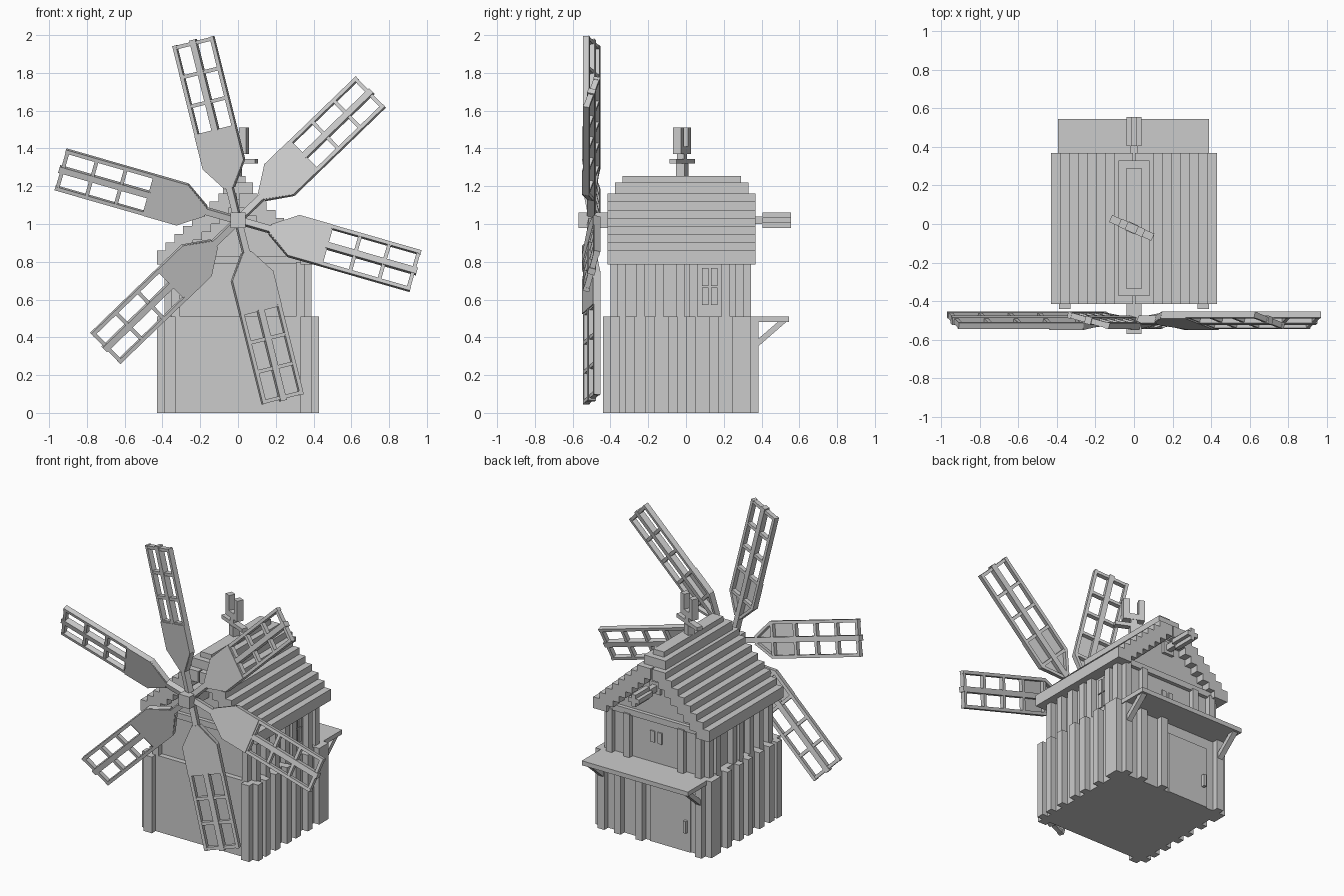
import bpy, bmesh, math
from mathutils import Matrix, Vector

cube = bpy.data.objects.get("Cube")
if cube:
    bpy.data.objects.remove(cube, do_unlink=True)

grey = bpy.data.materials.new("plain grey")
grey.use_nodes = True
grey.diffuse_color = (0.6, 0.6, 0.6, 1)
grey.node_tree.nodes["Principled BSDF"].inputs["Base Color"].default_value = (0.6, 0.6, 0.6, 1)


def finish(name, bm, matrix=None):
    bmesh.ops.recalc_face_normals(bm, faces=bm.faces)
    if matrix:
        bm.transform(matrix)
    mesh = bpy.data.meshes.new(name)
    bm.to_mesh(mesh)
    bm.free()
    mesh.materials.append(grey)
    obj = bpy.data.objects.new(name, mesh)
    bpy.context.collection.objects.link(obj)
    return obj


def add_box(bm, x0, x1, y0, y1, z0, z1):
    size = Matrix.Diagonal((x1 - x0, y1 - y0, z1 - z0, 1))
    place = Matrix.Translation(((x0 + x1) / 2, (y0 + y1) / 2, (z0 + z1) / 2))
    bmesh.ops.create_cube(bm, size=1, matrix=place @ size)


def boxes(name, specs, matrix=None):
    bm = bmesh.new()
    for spec in specs:
        add_box(bm, *spec)
    return finish(name, bm, matrix)


def add_prism(bm, points, depth):
    """Extrude a closed outline of 3D points along a vector."""
    face = bm.faces.new([bm.verts.new(p) for p in points])
    ext = bmesh.ops.extrude_face_region(bm, geom=[face])
    verts = [v for v in ext["geom"] if isinstance(v, bmesh.types.BMVert)]
    bmesh.ops.translate(bm, verts=verts, vec=depth)


def add_bar(bm, a, b, width, y0, y1):
    """Straight bar in the xz plane from a to b."""
    a, b = Vector(a), Vector(b)
    d = (b - a).normalized() * width / 2
    n = Vector((-d.y, d.x))
    add_prism(bm, [(p.x, y0, p.y) for p in (a + n, b + n, b - n, a - n)], (0, y1 - y0, 0))


# Walls
boxes("lower_wall", [(-.39, .39, -.40, .345, 0, .51)])
boxes("upper_wall", [(-.35, .35, -.365, .31, .5, .82)])
bm = bmesh.new()
add_prism(bm, [(-.36, -.365, .8), (.36, -.365, .8), (0, -.365, 1.15)], (0, .675, 0))
finish("gable", bm)
boxes("gable_beams", [(-.36, .36, -.39, -.36, .79, .83), (-.36, .36, .305, .335, .79, .83)])

# Battens on both sides
lower, upper = [], []
for s in (-1, 1):
    for y in (-.375, -.295, -.19, -.07, .025, .15, .27, .32):
        a, b = sorted((s * .38, s * .43))
        lower.append((a, b, y - .025, y + .025, 0, .51))
    for y in (-.34, -.24, -.14, -.03, .04, .21, .285):
        a, b = sorted((s * .34, s * .39))
        upper.append((a, b, y - .022, y + .022, .5, .80))
# Battens on front and back
for x in (-.36, .36):
    lower.append((x - .03, x + .03, -.44, -.39, 0, .51))
for x in (-.36, .08, .24, .36):
    lower.append((x - .025, x + .025, .34, .385, 0, .49))
for x in (-.33, .33):
    upper.append((x - .022, x + .022, -.40, -.36, .5, .80))
for x in (-.33, -.2, .2, .33):
    upper.append((x - .022, x + .022, .30, .345, .5, .80))
boxes("lower_battens", lower)
boxes("upper_battens", upper)

# Stepped roof boards and ridge
roof = []
for k in range(8):
    x, z = .43 - .0465 * k, .86 + .043 * k
    roof += [(x - .1, x, -.415, .368, z - .075, z), (-x, .1 - x, -.415, .368, z - .075, z)]
boxes("roof_boards", roof)
boxes("roof_ridge", [(-.08, .08, -.375, .33, 1.13, 1.22), (-.04, .04, -.337, .29, 1.2, 1.255)])

# Awning with braces
boxes("awning", [(-.395, .39, .33, .545, .48, .51)])
bm = bmesh.new()
for x in (-.36, .36):
    outline = [(.38, .35), (.38, .39), (.49, .485), (.535, .485)]
    add_prism(bm, [(x - .018, y, z) for y, z in outline], (.036, 0, 0))
finish("awning_braces", bm)

# Door and windows
boxes("door", [(-.28, .02, .34, .353, 0, .41)])
boxes("door_handle", [(-.26, -.24, .35, .375, .13, .21)])
boxes("back_windows", [(x - .016, x + .016, .305, .318, .645, .72) for x in (-.027, .027)])
boxes("side_windows", [(.345, .358, y - .017, y + .017, z, z + .095)
                       for y in (.103, .15) for z in (.57, .672)])

# Axle through the cap, with the ribbed tail behind
boxes("axle", [(-.04, .04, -.57, -.36, .98, 1.06)])
boxes("tail_shaft", [(-.04, .04, .30, .33, .98, 1.06), (-.018, .018, .30, .42, 1.0, 1.04),
                     (-.04, .04, .405, .555, 1.005, 1.035),
                     (-.015, .015, .405, .555, .98, 1.06)])

# Forked vane on the ridge
turn = Matrix.Translation((-.012, -.02, 0)) @ Matrix.Rotation(math.radians(-24), 4, 'Z')
boxes("vane", [(-.025, .025, -.025, .025, 1.25, 1.32), (-.12, .12, -.02, .02, 1.32, 1.345),
               (-.02, .02, -.02, .02, 1.34, 1.38), (-.068, .068, -.022, .022, 1.37, 1.41),
               (-.068, -.028, -.022, .022, 1.40, 1.51),
               (.028, .068, -.022, .022, 1.40, 1.51)], turn)

# Six pitched sails: spar, lattice frame and solid inner panel
for i in range(6):
    bm = bmesh.new()
    add_bar(bm, (0, 0), (.985, 0), .034, -.02, .02)
    for s in (-1, 1):
        add_bar(bm, (.305, s * .105), (.978, s * .105), .02, -.017, .017)
        add_bar(bm, (.18, s * .018), (.31, s * .108), .018, -.017, .017)
    for r in (.31, .485, .645, .805, .966):
        add_bar(bm, (r, -.105), (r, .105), .02, -.015, .015)
    panel = [(.175, -.02), (.305, -.115), (.485, -.115), (.485, .115), (.305, .115), (.175, .02)]
    add_prism(bm, [(r, -.022, t) for r, t in panel], (0, .01, 0))
    angle = math.radians(104 + 60 * i)
    place = (Matrix.Translation((0, -.5, 1.02)) @ Matrix.Rotation(-angle, 4, 'Y')
             @ Matrix.Rotation(math.radians(-15), 4, 'X'))
    # the trailing edge of each sail leans towards the front
    low = place @ Vector((.5, 0, -.1))
    if low.y > -.5:
        place = place @ Matrix.Rotation(math.radians(30), 4, 'X')
    finish("sail_%d" % (i + 1), bm, place)
